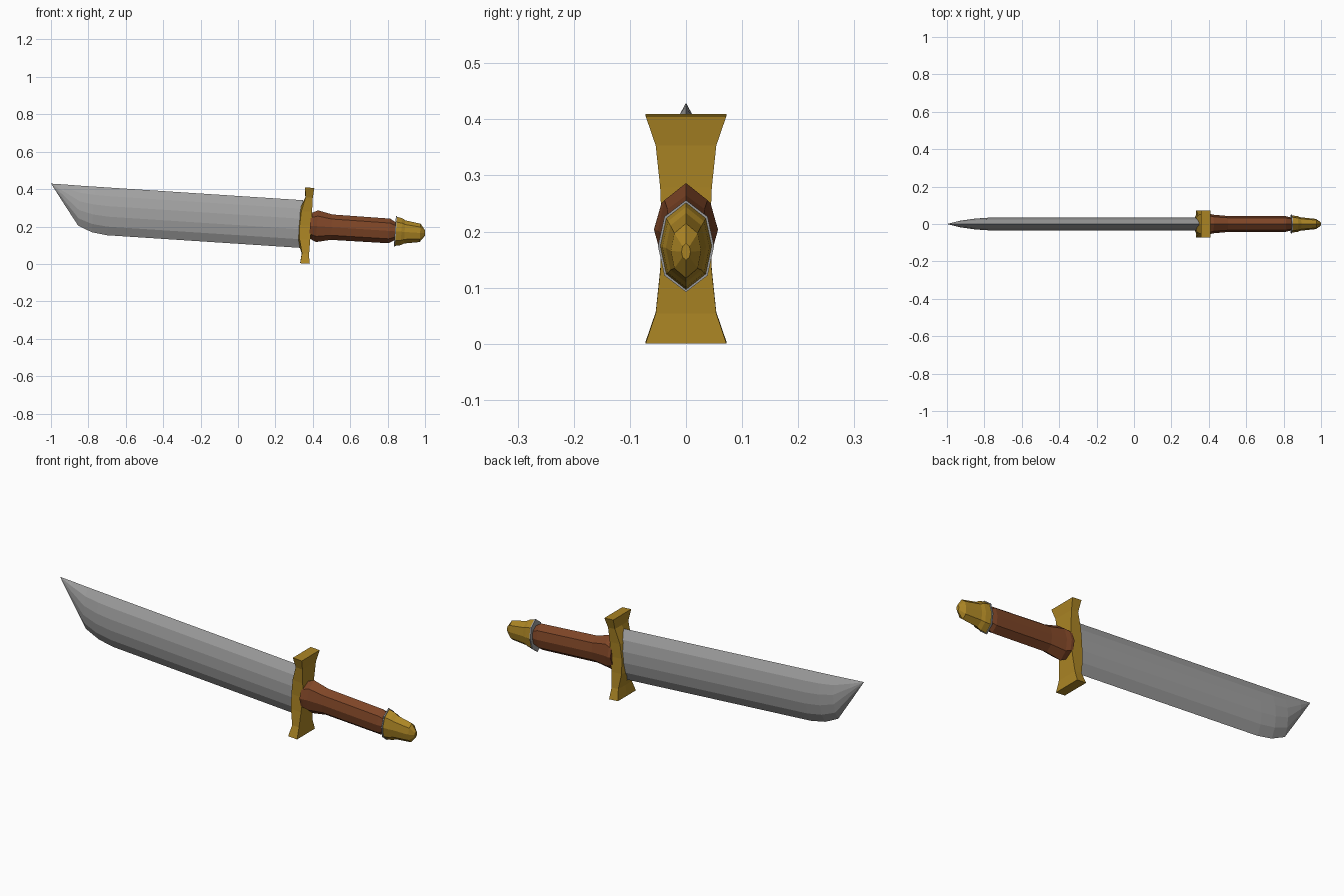
import bpy, bmesh
from mathutils import Matrix

cube = bpy.data.objects.get("Cube")
if cube:
    bpy.data.objects.remove(cube, do_unlink=True)


def material(name, rgb):
    m = bpy.data.materials.new(name)
    m.use_nodes = True
    col = (*rgb, 1.0)
    m.diffuse_color = col
    m.node_tree.nodes["Principled BSDF"].inputs["Base Color"].default_value = col
    return m


steel = material("steel_grey", (0.36, 0.36, 0.36))
gold = material("gold", (0.41, 0.235, 0.018))
wood = material("brown_grip", (0.21, 0.06, 0.02))

# The sword is built straight along x, then tilted about the guard centre
TILT = Matrix.Translation((0.37, 0, 0.205)) @ Matrix.Rotation(0.065, 4, 'Y')


def loft(name, rings, mat):
    """Skin a list of equal-length point rings and cap both ends."""
    bm = bmesh.new()
    loops = [[bm.verts.new(p) for p in ring] for ring in rings]
    n = len(loops[0])
    for a, b in zip(loops, loops[1:]):
        for i in range(n):
            j = (i + 1) % n
            bm.faces.new((a[i], a[j], b[j], b[i]))
    bm.faces.new(loops[0])
    bm.faces.new(loops[-1])
    bmesh.ops.remove_doubles(bm, verts=bm.verts, dist=1e-5)
    bmesh.ops.recalc_face_normals(bm, faces=bm.faces)
    me = bpy.data.meshes.new(name)
    bm.to_mesh(me)
    bm.free()
    me.materials.append(mat)
    me.transform(TILT)
    ob = bpy.data.objects.new(name, me)
    bpy.context.collection.objects.link(ob)
    return ob


def mirrored(half):
    """Close a half section (y >= 0, top to bottom) across y = 0."""
    return half + [(-y, z) for y, z in reversed(half[1:-1])]


LENS = mirrored([(0, 1), (0.77, 0.64), (1, 0), (0.77, -0.64), (0, -1)])
BLADE = mirrored([(0, 1), (0.7, 0.64), (1, 0.22), (1, -0.22),
                  (0.7, -0.64), (0, -1)])


def section(shape, x, top, bottom, half_width):
    mid, hh = (top + bottom) / 2, (top - bottom) / 2
    return [(x, y * half_width, mid + z * hh) for y, z in shape]


def lens_part(name, rows, mat):
    loft(name, [section(LENS, x, h, -h, w) for x, h, w in rows], mat)


# Blade: straight spine, edge sweeping up to the point
loft("blade", [section(BLADE, *row) for row in (
    (-0.03, 0.134, -0.121, 0.035),
    (-1.065, 0.134, -0.121, 0.035),
    (-1.147, 0.134, -0.110, 0.034),
    (-1.222, 0.134, -0.080, 0.029),
    (-1.310, 0.135, 0.038, 0.017),
    (-1.381, 0.135, 0.135, 0.0))], steel)

# Guard: waisted bar with flared ends and a ridge towards the blade
half_rows = [  # height, ridge x, blade-side x, grip-side x, half width
    (0.203, -0.025, -0.025, 0.025, 0.072),
    (0.150, -0.020, -0.018, 0.020, 0.054),
    (0.075, -0.050, -0.036, 0.021, 0.046)]
rows = half_rows + [(0, -0.055, -0.040, 0.024, 0.043)]
rows += [(-r[0], *r[1:]) for r in reversed(half_rows)]
loft("guard", [[(ridge, 0, z), (xb, w, z), (xg, w, z), (xg, -w, z), (xb, -w, z)]
               for z, ridge, xb, xg, w in rows], gold)

# Grip, swollen next to the guard
lens_part("grip", [(0.015, 0.068, 0.057), (0.030, 0.074, 0.057),
                   (0.052, 0.085, 0.050), (0.130, 0.068, 0.043),
                   (0.440, 0.066, 0.042), (0.475, 0.046, 0.034)], wood)

# Thin steel collar and tapered pommel
lens_part("pommel_collar", [(0.470, 0.082, 0.050), (0.476, 0.082, 0.050)], steel)
lens_part("pommel", [(0.474, 0.078, 0.046), (0.505, 0.072, 0.042),
                     (0.522, 0.062, 0.036), (0.605, 0.049, 0.027),
                     (0.631, 0.015, 0.008)], gold)
